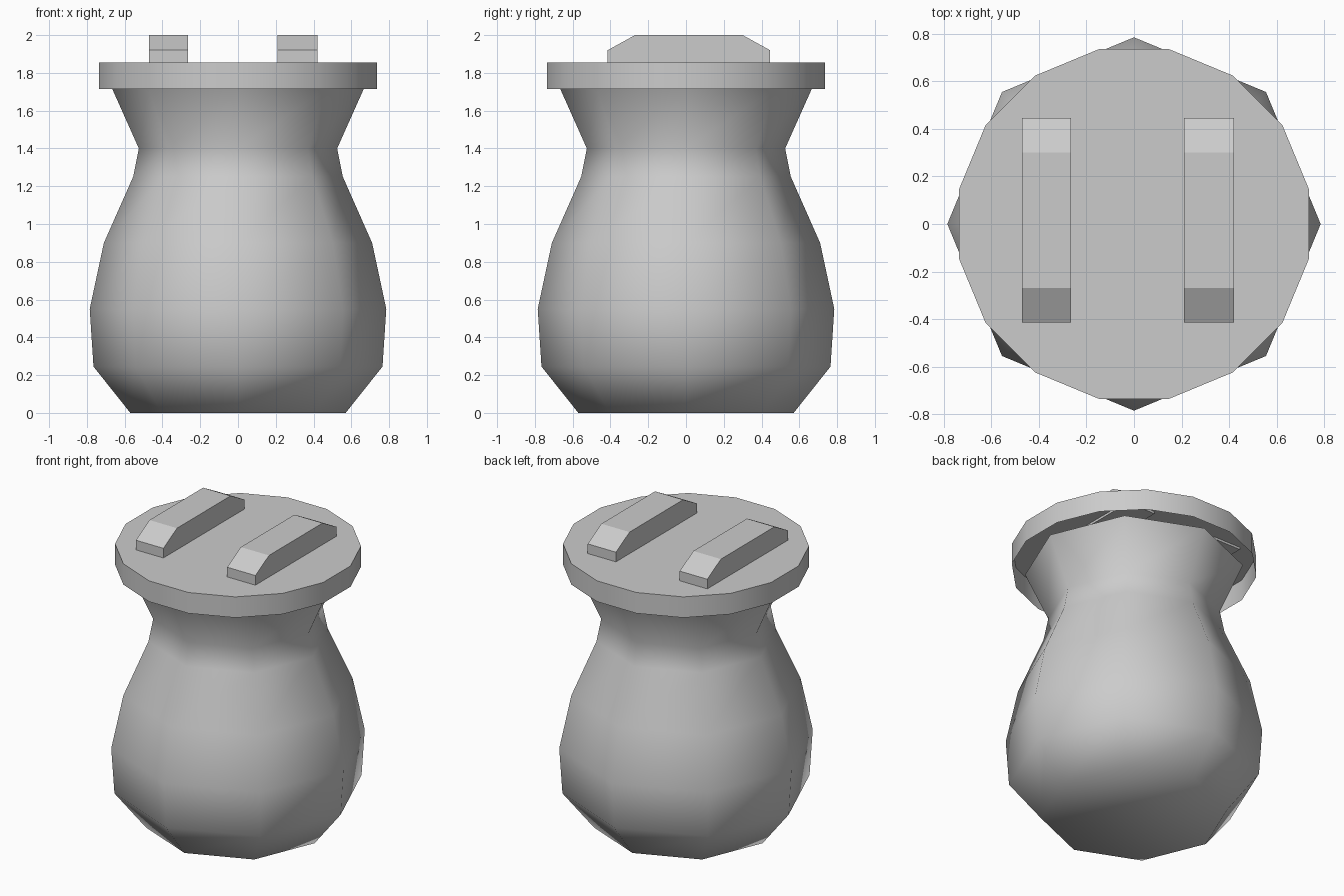
import bpy, bmesh, math

cube = bpy.data.objects.get("Cube")
if cube:
    bpy.data.objects.remove(cube, do_unlink=True)

GREY = 0.6
grey = bpy.data.materials.new("plain grey")
grey.use_nodes = True
grey.diffuse_color = (GREY, GREY, GREY, 1)
grey.node_tree.nodes["Principled BSDF"].inputs["Base Color"].default_value = (GREY, GREY, GREY, 1)


def finish(bm, name, smooth=False):
    bmesh.ops.recalc_face_normals(bm, faces=bm.faces)
    mesh = bpy.data.meshes.new(name)
    for face in bm.faces:
        face.smooth = smooth
    bm.to_mesh(mesh)
    bm.free()
    mesh.materials.append(grey)
    obj = bpy.data.objects.new(name, mesh)
    bpy.context.collection.objects.link(obj)
    return obj


def turned(name, profile, sides, turn=0.0, cap_bottom=False, cap_top=False, smooth=False):
    """Stack of (radius, height) rings joined into one skin."""
    bm = bmesh.new()
    rings = []
    for radius, z in profile:
        angles = [turn + math.tau * i / sides for i in range(sides)]
        rings.append([bm.verts.new((radius * math.cos(a), radius * math.sin(a), z)) for a in angles])
    for low, high in zip(rings, rings[1:]):
        for i in range(sides):
            j = (i + 1) % sides
            bm.faces.new((low[i], low[j], high[j], high[i]))
    if cap_bottom:
        bm.faces.new(rings[0][::-1])
    if cap_top:
        bm.faces.new(rings[-1])
    return finish(bm, name, smooth)


# Eight-sided pot with a pinched neck, smooth all over
pot_profile = [(0.57, 0), (0.765, 0.245), (0.785, 0.55), (0.71, 0.9),
               (0.555, 1.25), (0.525, 1.4), (0.667, 1.718)]
turned("pot_body", pot_profile, 8, cap_bottom=True, smooth=True)

# Sixteen-sided lid, hollow underneath
lid = turned("lid", [(0.75, 1.715), (0.75, 1.855)], 16, turn=math.pi / 16, cap_top=True)
bpy.ops.object.select_all(action="DESELECT")
lid.select_set(True)
bpy.context.view_layer.objects.active = lid
bpy.ops.object.shade_smooth_by_angle(angle=math.radians(30))

# Two chamfered bars on the lid
bar_outline = [(-0.415, 1.84), (-0.415, 1.92), (-0.27, 2.0),
               (0.3, 2.0), (0.445, 1.92), (0.445, 1.84)]
for name, x0, x1 in (("right_handle", -0.47, -0.265), ("left_handle", 0.21, 0.42)):
    bm = bmesh.new()
    side = bm.faces.new([bm.verts.new((x0, y, z)) for y, z in bar_outline])
    grown = bmesh.ops.extrude_face_region(bm, geom=[side], use_keep_orig=True)["geom"]
    moved = [v for v in grown if isinstance(v, bmesh.types.BMVert)]
    bmesh.ops.translate(bm, vec=(x1 - x0, 0, 0), verts=moved)
    finish(bm, name)
